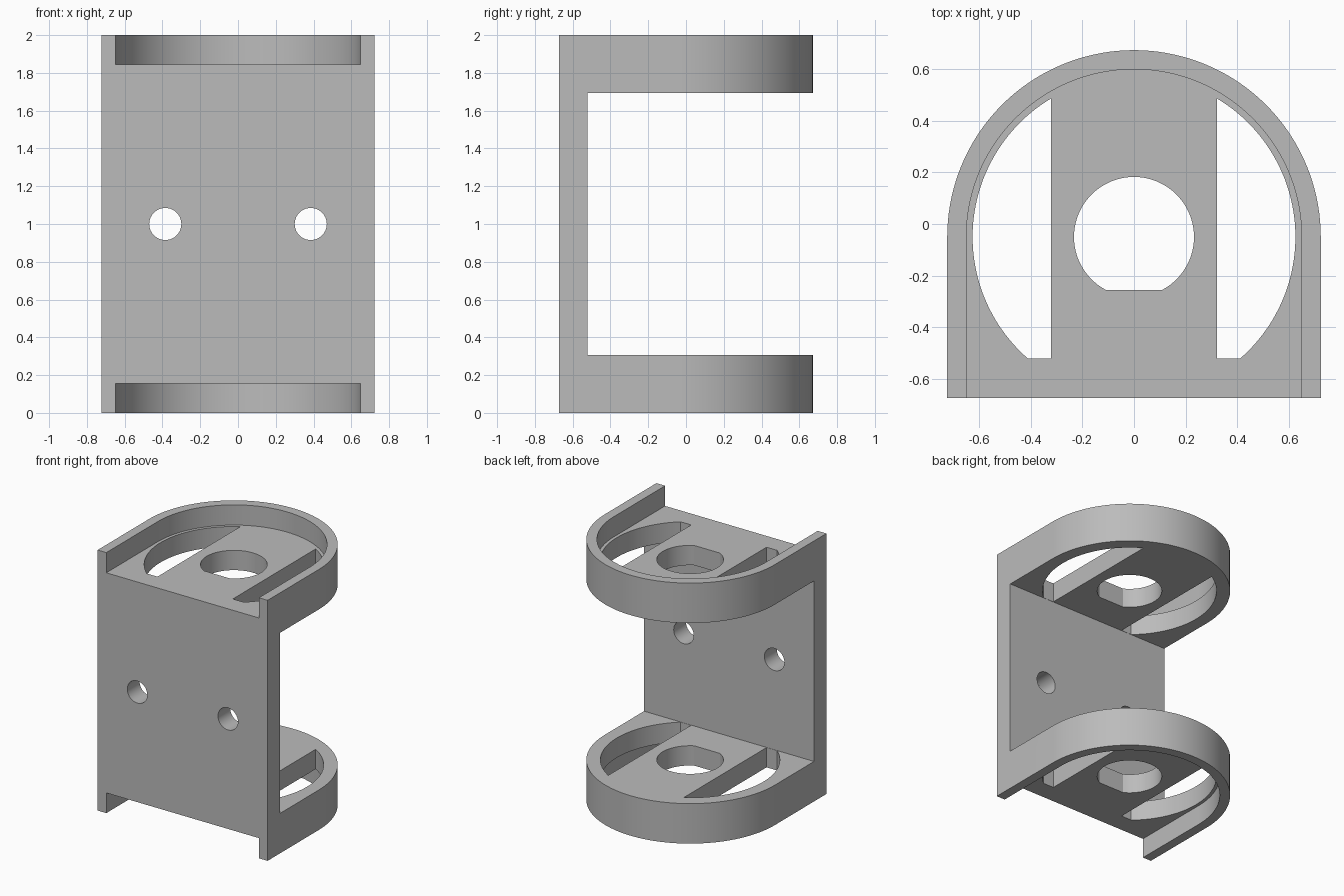
import bpy
import bmesh
from math import sin, cos, pi, radians, sqrt, asin, acos
from mathutils import Matrix

if "Cube" in bpy.data.objects:
    bpy.data.objects.remove(bpy.data.objects["Cube"], do_unlink=True)

HALF_W, FRONT, BACK_PLATE = 0.722, -0.672, -0.522
CY = -0.05                      # shared centre of all round shapes in plan
SHELF_LOW, SHELF_HIGH = 0.155, 0.307
HEIGHT = 2.0

grey = bpy.data.materials.new("plain grey")
grey.use_nodes = True
colour = (0.5, 0.5, 0.5, 1)
grey.diffuse_color = colour
grey.node_tree.nodes["Principled BSDF"].inputs["Base Color"].default_value = colour


def arc(r, a0, a1, n):
    """Points on a plan arc around the shared centre."""
    return [(r * cos(a0 + (a1 - a0) * i / n), CY + r * sin(a0 + (a1 - a0) * i / n))
            for i in range(n + 1)]


def prism(name, points, z0, z1, matrix=Matrix()):
    """Extrude a plan outline from z0 to z1."""
    bm = bmesh.new()
    face = bm.faces.new([bm.verts.new((x, y, z0)) for x, y in points])
    top = bmesh.ops.extrude_face_region(bm, geom=[face])["geom"]
    bmesh.ops.translate(bm, vec=(0, 0, z1 - z0),
                        verts=[g for g in top if isinstance(g, bmesh.types.BMVert)])
    bmesh.ops.transform(bm, matrix=matrix, verts=bm.verts)
    bmesh.ops.recalc_face_normals(bm, faces=bm.faces)
    mesh = bpy.data.meshes.new(name)
    bm.to_mesh(mesh)
    bm.free()
    mesh.materials.append(grey)
    obj = bpy.data.objects.new(name, mesh)
    bpy.context.collection.objects.link(obj)
    return obj


def arch(name, r, front, z0, z1):
    """Half round at the back, straight sides to the front."""
    return prism(name, [(-r, front), (r, front)] + arc(r, 0, pi, 72), z0, z1)


# Bracket body
body = arch("bracket", HALF_W, FRONT, 0, HEIGHT)
cutters = []

# Open middle behind the back plate
cutters.append(prism("middle_gap", [(-1, BACK_PLATE), (1, BACK_PLATE), (1, 1), (-1, 1)],
                     SHELF_HIGH, HEIGHT - SHELF_HIGH))

# Recesses above and below, open at the front
cutters.append(arch("bottom_recess", 0.648, -1, -0.1, SHELF_LOW))
cutters.append(arch("top_recess", 0.648, -1, HEIGHT - SHELF_LOW, HEIGHT + 0.1))

# Curved side slots through both shelves
R, X = 0.624, 0.32
start = asin((BACK_PLATE + 0.002 - CY) / R)
slot = arc(R, start, acos(X / R), 48) + [(X, BACK_PLATE + 0.002)]
for side, sign in (("left", 1), ("right", -1)):
    cutters.append(prism(side + "_slot", [(sign * x, y) for x, y in slot], -0.2, HEIGHT + 0.2))

# Central hole with one flat side
r = 0.232
flat = asin((-0.255 - CY) / r)
cutters.append(prism("flatted_hole", arc(r, flat, pi - flat, 64), -0.2, HEIGHT + 0.2))

# Two screw holes through the back plate
circle = [(0.085 * cos(2 * pi * i / 40), 0.085 * sin(2 * pi * i / 40)) for i in range(40)]
for sign in (1, -1):
    place = Matrix.Translation((sign * 0.385, -0.6, HEIGHT / 2)) @ Matrix.Rotation(pi / 2, 4, "X")
    cutters.append(prism("screw_hole", circle, -0.2, 0.2, place))

for cutter in cutters:
    cutter.hide_render = True
    mod = body.modifiers.new(cutter.name, "BOOLEAN")
    mod.operation = "DIFFERENCE"
    mod.solver = "EXACT"
    mod.object = cutter

# Apply the cuts and remove the cutters
result = bpy.data.meshes.new_from_object(
    body.evaluated_get(bpy.context.evaluated_depsgraph_get()))
body.modifiers.clear()
body.data = result
result.name = "bracket"
for cutter in cutters:
    bpy.data.objects.remove(cutter, do_unlink=True)

bpy.ops.object.select_all(action="DESELECT")
body.select_set(True)
bpy.context.view_layer.objects.active = body
bpy.ops.object.shade_smooth_by_angle(angle=radians(30))
